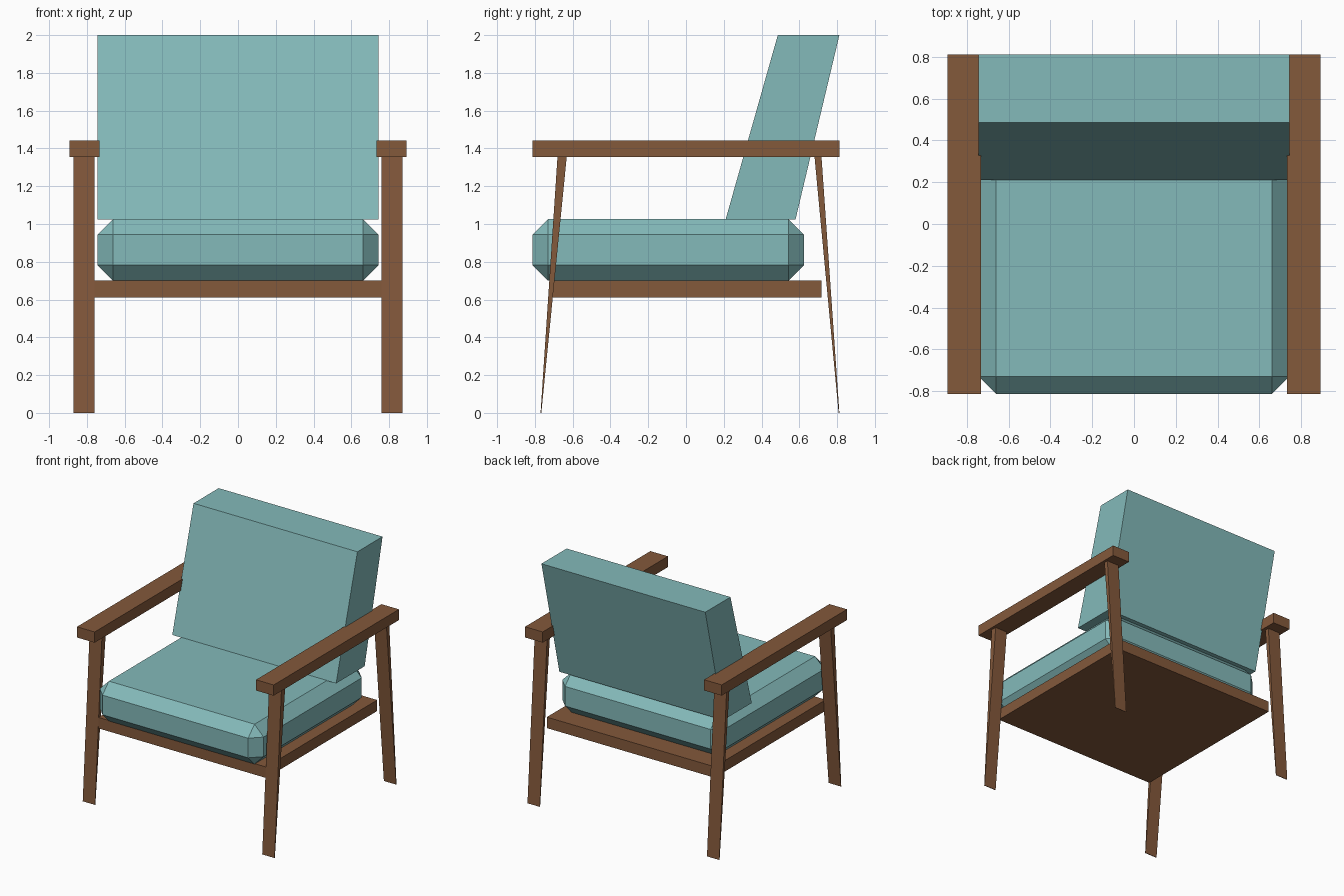
import bpy
import bmesh

cube = bpy.data.objects.get("Cube")
if cube:
    bpy.data.objects.remove(cube, do_unlink=True)


def make_material(name, rgb):
    mat = bpy.data.materials.new(name)
    mat.use_nodes = True
    mat.diffuse_color = (*rgb, 1)
    mat.node_tree.nodes["Principled BSDF"].inputs["Base Color"].default_value = (*rgb, 1)
    return mat


fabric = make_material("teal fabric", (0.23, 0.49, 0.49))
wood = make_material("brown wood", (0.23, 0.10, 0.044))


def side_prism(name, x0, x1, z0, z1, bottom_y, top_y, mat, bevel=0):
    """Block whose side outline runs from bottom_y at z0 to top_y at z1."""
    outline = [(bottom_y[0], z0), (bottom_y[1], z0), (top_y[1], z1), (top_y[0], z1)]
    bm = bmesh.new()
    near = [bm.verts.new((x0, y, z)) for y, z in outline]
    far = [bm.verts.new((x1, y, z)) for y, z in outline]
    bm.faces.new(near)
    bm.faces.new(far[::-1])
    for i in range(4):
        j = (i + 1) % 4
        bm.faces.new((near[i], far[i], far[j], near[j]))
    bmesh.ops.recalc_face_normals(bm, faces=bm.faces)
    if bevel:
        bmesh.ops.bevel(bm, geom=bm.edges[:], offset=bevel, segments=1,
                        affect='EDGES', clamp_overlap=True)
    mesh = bpy.data.meshes.new(name)
    bm.to_mesh(mesh)
    bm.free()
    mesh.materials.append(mat)
    obj = bpy.data.objects.new(name, mesh)
    bpy.context.scene.collection.objects.link(obj)
    return obj


# Cushions: chamfered seat and reclined back
seat_y = (-0.813, 0.625)
side_prism("seat_cushion", -0.744, 0.744, 0.70, 1.027, seat_y, seat_y, fabric, bevel=0.083)
side_prism("back_cushion", -0.744, 0.744, 1.025, 2.0, (0.21, 0.58), (0.486, 0.812), fabric)

# Wooden seat base
base_y = (-0.723, 0.717)
side_prism("seat_base", -0.762, 0.762, 0.61, 0.70, base_y, base_y, wood)

# Armrests and tapered, splayed legs on both sides
arm_y = (-0.813, 0.812)
for side, s in (("left", 1), ("right", -1)):
    side_prism(f"{side}_armrest", s * 0.733, s * 0.893, 1.355, 1.443, arm_y, arm_y, wood)
    side_prism(f"{side}_front_leg", s * 0.759, s * 0.871, 0, 1.36,
               (-0.77, -0.766), (-0.68, -0.631), wood)
    side_prism(f"{side}_rear_leg", s * 0.759, s * 0.871, 0, 1.36,
               (0.808, 0.812), (0.68, 0.717), wood)
